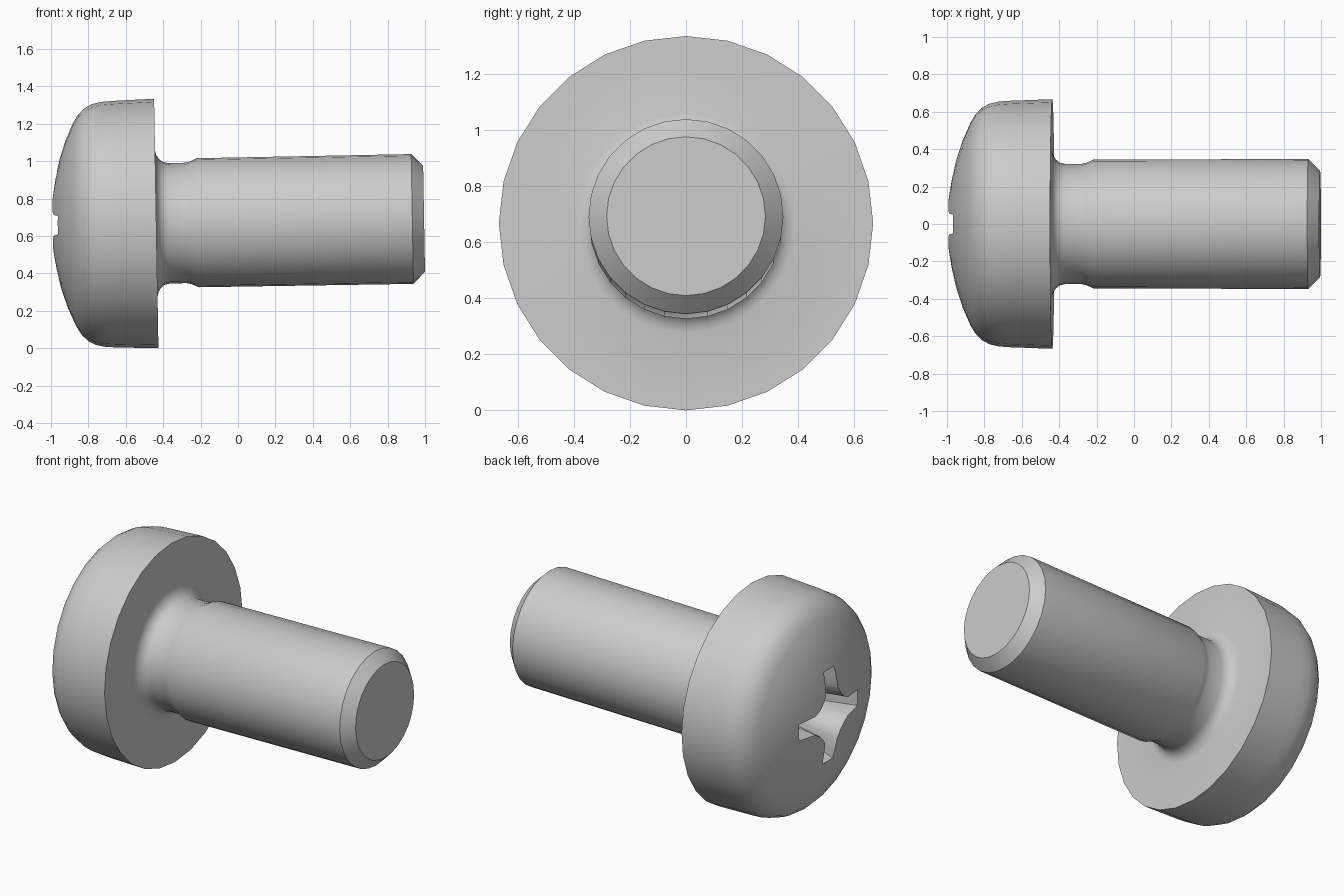
import bpy, bmesh
from math import sin, cos, pi, radians

if "Cube" in bpy.data.objects:
    bpy.data.objects.remove(bpy.data.objects["Cube"])

SIDES = 28


def make_object(name, bm):
    bmesh.ops.recalc_face_normals(bm, faces=bm.faces[:])
    mesh = bpy.data.meshes.new(name)
    bm.to_mesh(mesh)
    bm.free()
    obj = bpy.data.objects.new(name, mesh)
    bpy.context.collection.objects.link(obj)
    return obj


def loft(bm, rings):
    for a, b in zip(rings, rings[1:]):
        n = len(a)
        for i in range(n):
            bm.faces.new((a[i], a[(i + 1) % n], b[(i + 1) % n], b[i]))


# Screw body: profile of (position along x, radius), from dome to tip
profile = [(-0.999, 0.06), (-0.99, 0.15), (-0.972, 0.25), (-0.948, 0.35), (-0.915, 0.45),
           (-0.873, 0.545), (-0.845, 0.59), (-0.81, 0.623), (-0.77, 0.644),
           (-0.72, 0.655), (-0.66, 0.659), (-0.437, 0.667),
           (-0.437, 0.39), (-0.431, 0.366), (-0.418, 0.345), (-0.398, 0.329),
           (-0.37, 0.322), (-0.28, 0.322), (-0.255, 0.327), (-0.215, 0.345),
           (0.932, 0.347), (0.995, 0.283)]
bm = bmesh.new()
rings = []
for x, r in profile:
    rings.append([bm.verts.new((x, r * sin(2 * pi * i / SIDES), r * cos(2 * pi * i / SIDES)))
                  for i in range(SIDES)])
loft(bm, rings)
bm.faces.new(rings[0])
bm.faces.new(rings[-1])
screw = make_object("screw", bm)


# Cross recess cutter: tapered four-armed star ending in a blunt core
def star(bm, x, tip, width, core):
    arm = [(tip, -width), (tip, width), (core * 1.45, width * 1.15),
           (core * 1.08, core * 0.72), (core * 0.72, core * 1.08), (width * 1.15, core * 1.45)]
    verts = []
    for k in range(4):
        c, s = round(cos(k * pi / 2)), round(sin(k * pi / 2))
        verts += [bm.verts.new((x, c * u - s * v, s * u + c * v)) for u, v in arm]
    return verts


bm = bmesh.new()
rings = [star(bm, -1.05, 0.315, 0.052, 0.115),
         star(bm, -0.66, 0.17, 0.040, 0.075),
         star(bm, -0.60, 0.05, 0.012, 0.022)]
loft(bm, rings)
bm.faces.new(rings[0])
bm.faces.new(rings[-1])
cutter = make_object("recess_cutter", bm)
cutter.hide_render = True

# Cut the recess
mod = screw.modifiers.new("recess", "BOOLEAN")
mod.operation = "DIFFERENCE"
mod.solver = "EXACT"
mod.object = cutter
bpy.context.view_layer.objects.active = screw
screw.select_set(True)
cutter.select_set(False)
bpy.ops.object.modifier_apply(modifier=mod.name)
bpy.data.objects.remove(cutter, do_unlink=True)

# Smooth shading, slight tilt, resting on the head rim
bpy.ops.object.shade_smooth_by_angle(angle=radians(30))
screw.rotation_euler = (0, radians(-1), 0)
screw.location = (-0.0, 0, 0.675)
